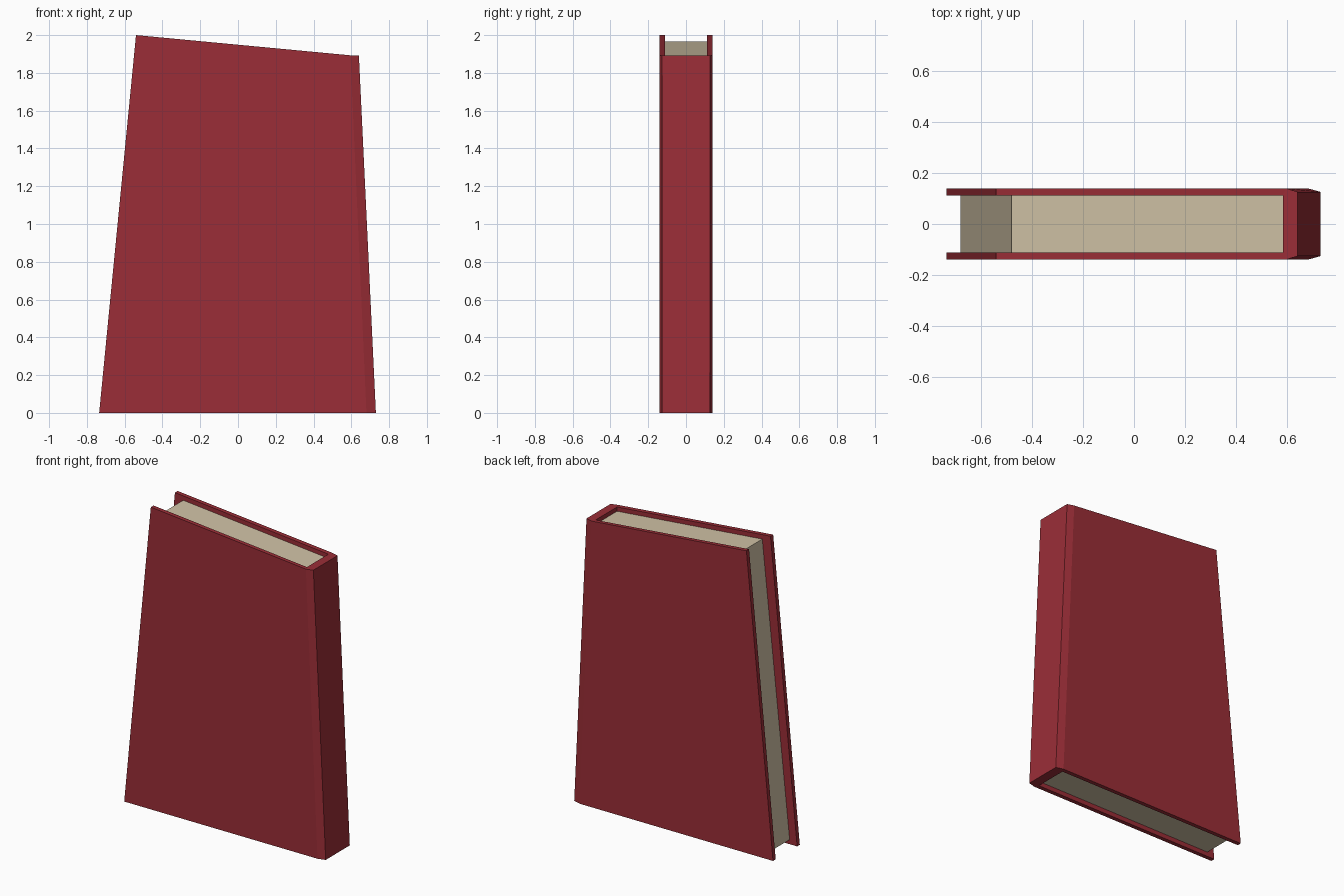
import bpy
import bmesh

cube = bpy.data.objects.get("Cube")
if cube:
    bpy.data.objects.remove(cube, do_unlink=True)


def material(name, rgb):
    mat = bpy.data.materials.new(name)
    mat.use_nodes = True
    color = (*rgb, 1)
    mat.diffuse_color = color
    bsdf = next(n for n in mat.node_tree.nodes if n.type == "BSDF_PRINCIPLED")
    bsdf.inputs["Base Color"].default_value = color
    bsdf.inputs["Roughness"].default_value = 0.8
    return mat


def loft(name, bottom, top, caps, mat):
    """Join two matching outlines with walls and close both ends with the cap faces."""
    bm = bmesh.new()
    low = [bm.verts.new(p) for p in bottom]
    high = [bm.verts.new(p) for p in top]
    n = len(low)
    for i in range(n):
        j = (i + 1) % n
        bm.faces.new((low[i], low[j], high[j], high[i]))
    for cap in caps:
        bm.faces.new([high[i] for i in cap])
        bm.faces.new([low[i] for i in reversed(cap)])
    bmesh.ops.recalc_face_normals(bm, faces=bm.faces)
    mesh = bpy.data.meshes.new(name)
    bm.to_mesh(mesh)
    bm.free()
    mesh.materials.append(mat)
    obj = bpy.data.objects.new(name, mesh)
    bpy.context.collection.objects.link(obj)
    return obj


red = material("cover red", (0.327, 0.027, 0.038))
cream = material("page cream", (0.64, 0.545, 0.385))

OUT, IN, SPINE = 0.14, 0.112, 0.126   # half thicknesses


def cover_outline(fore, hinge, back, inner, z_fore, z_spine):
    """U-shaped cover: two boards joined by a chamfered spine."""
    half = [(fore, IN, z_fore), (inner, IN, z_spine)]
    outer = [(fore, OUT, z_fore), (hinge, OUT, z_spine), (back, SPINE, z_spine)]
    mirror = lambda pts: [(x, -y, z) for x, y, z in pts]
    return mirror(outer) + outer[::-1] + half + mirror(half)[::-1]


# Cover: front board, spine and back board in one tapered piece
loft("cover",
     cover_outline(-0.735, 0.68, 0.73, 0.665, 0, 0),
     cover_outline(-0.54, 0.595, 0.64, 0.583, 2.0, 1.893),
     [(0, 1, 8, 9), (4, 5, 6, 7), (1, 2, 3, 4, 7, 8)], red)


# Pages: tapered block set back from the cover edges
def page_outline(fore, spine, z_fore, z_spine):
    return [(fore, -IN, z_fore), (spine, -IN, z_spine),
            (spine, IN, z_spine), (fore, IN, z_fore)]


loft("pages",
     page_outline(-0.68, 0.664, 0.03, 0.03),
     page_outline(-0.48, 0.583, 1.965, 1.865),
     [(0, 1, 2, 3)], cream)
